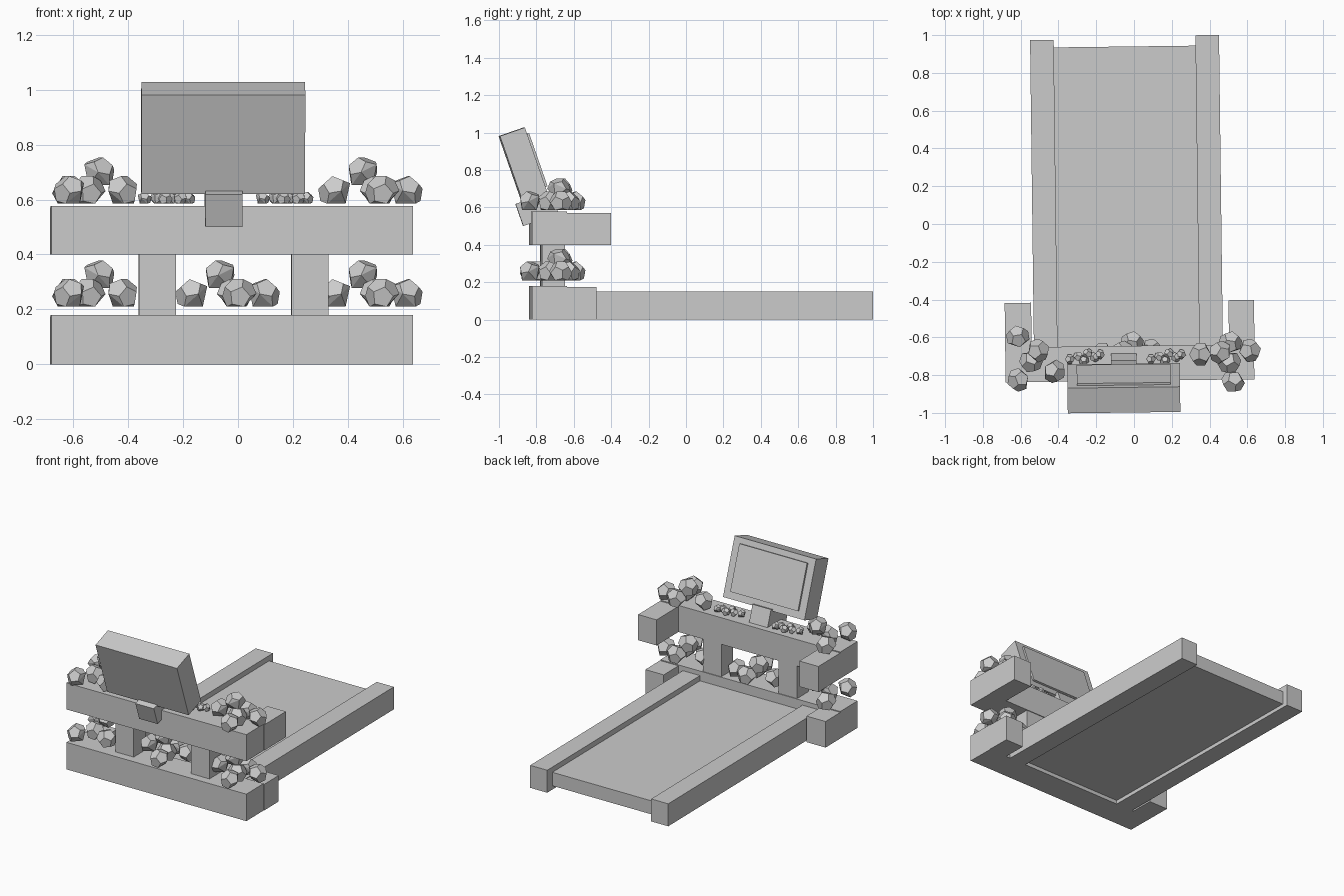
import bpy, bmesh, math
from mathutils import Matrix, Vector

if "Cube" in bpy.data.objects:
    bpy.data.objects.remove(bpy.data.objects["Cube"])

YAW = Matrix.Rotation(0.0125, 4, 'Z')  # whole counter is turned very slightly
grey = bpy.data.materials.new("grey")
grey.diffuse_color = (0.6, 0.6, 0.6, 1)
grey.use_nodes = True
grey.node_tree.nodes["Principled BSDF"].inputs["Base Color"].default_value = grey.diffuse_color


def finish(bm, name, matrix):
    bmesh.ops.recalc_face_normals(bm, faces=bm.faces)
    bm.transform(matrix)
    me = bpy.data.meshes.new(name)
    bm.to_mesh(me)
    bm.free()
    me.materials.append(grey)
    ob = bpy.data.objects.new(name, me)
    bpy.context.collection.objects.link(ob)
    return ob


def box(name, x, y, z, local=Matrix()):
    bm = bmesh.new()
    bmesh.ops.create_cube(bm, size=1)
    lo, hi = Vector((x[0], y[0], z[0])), Vector((x[1], y[1], z[1]))
    for v in bm.verts:
        v.co = Vector([lo[i] if v.co[i] < 0 else hi[i] for i in range(3)])
    return finish(bm, name, YAW @ local)


# Conveyor belt and its side rails
box("belt", (-0.413, 0.3375), (-0.65, 0.94), (0.025, 0.115))
box("left_rail", (-0.538, -0.413), (-0.65, 0.98), (0, 0.15))
box("right_rail", (0.3375, 0.4625), (-0.65, 0.995), (0, 0.15))

# Lower and upper shelves with short side wings
for name, z0, z1, back in (("lower", 0, 0.18, -0.487), ("upper", 0.4, 0.577, -0.41)):
    box(name + "_shelf", (-0.69, 0.627), (-0.83, -0.645), (z0, z1))
    box(name + "_left_wing", (-0.69, -0.55), (-0.645, back), (z0, z1 - 0.006))
    box(name + "_right_wing", (0.495, 0.63), (-0.645, back), (z0, z1 - 0.006))

# Posts between the shelves
box("left_post", (-0.37, -0.235), (-0.775, -0.65), (0.18, 0.4))
box("right_post", (0.185, 0.32), (-0.775, -0.65), (0.18, 0.4))

# Tilted monitor: local y runs through its thickness, local z up its slope
tilt = Matrix.Translation((0, -0.872, 0.62)) @ Matrix.Rotation(math.radians(19.2), 4, 'X')
box("monitor", (-0.363, 0.233), (0, 0.141), (0, 0.382), tilt)
box("screen", (-0.313, 0.183), (0.141, 0.153), (0.045, 0.345), tilt)
foot = Matrix.Translation((0, -0.87, 0.5)) @ Matrix.Rotation(math.radians(19.2), 4, 'X')
box("monitor_stand", (-0.13, 0.005), (0, 0.2), (0, 0.125), foot)


def gem(name, x, y, bottom, r, turn):
    """Pentagon-faceted dome with a pointed base, resting on one base facet."""
    bm = bmesh.new()
    for rad, h, start in ((0.607, 0.795, 0), (0.982, 0.188, 0), (0.982, -0.188, 36)):
        for k in range(5):
            a = math.radians(start + 72 * k)
            bm.verts.new((rad * math.cos(a), rad * math.sin(a), h))
    bm.verts.new((0, 0, -0.9))
    bmesh.ops.convex_hull(bm, input=bm.verts)
    bmesh.ops.dissolve_limit(bm, angle_limit=0.03, verts=bm.verts, edges=bm.edges)
    bm.transform(Matrix.Rotation(math.radians(turn), 4, 'Z')
                 @ Matrix.Rotation(math.radians(41.8), 4, 'Y') @ Matrix.Scale(r, 4))
    mid = [(min(v.co[i] for v in bm.verts) + max(v.co[i] for v in bm.verts)) / 2 for i in (0, 1)]
    low = min(v.co.z for v in bm.verts)
    finish(bm, name, Matrix.Translation((x - mid[0], y - mid[1], bottom - low)))


# Gem heaps: x, y, height above heap floor, heading
left_heap = [(-0.615, -0.595, 0, 100), (-0.545, -0.73, 0, 250), (-0.42, -0.78, 0, 330),
             (-0.615, -0.825, 0, 200), (-0.505, -0.67, 0.068, 20)]
right_heap = [(0.35, -0.69, 0, 180), (0.51, -0.625, 0, 80), (0.505, -0.735, 0, 300),
              (0.615, -0.67, 0, 10), (0.525, -0.835, 0, 240), (0.455, -0.68, 0.068, 150)]
for label, heap, dx, floor in (("upper_left", left_heap, 0, 0.585), ("lower_left", left_heap, 0, 0.21),
                               ("upper_right", right_heap, 0, 0.585), ("lower_right", right_heap, 0, 0.21),
                               ("lower_middle", right_heap, -0.52, 0.21)):
    for x, y, h, turn in heap:
        gem(label + "_gem", x + dx, y, floor + h, 0.063, turn)

# Small gems on either side of the monitor stand
for side in (-0.265, 0.165):
    for i, (x, y) in enumerate(((-0.075, -0.715), (-0.03, -0.7), (0.02, -0.685), (0.055, -0.705),
                                (0.0, -0.725), (0.085, -0.69))):
        gem("small_gem", side + x, y, 0.585, 0.027, 70 * i)
